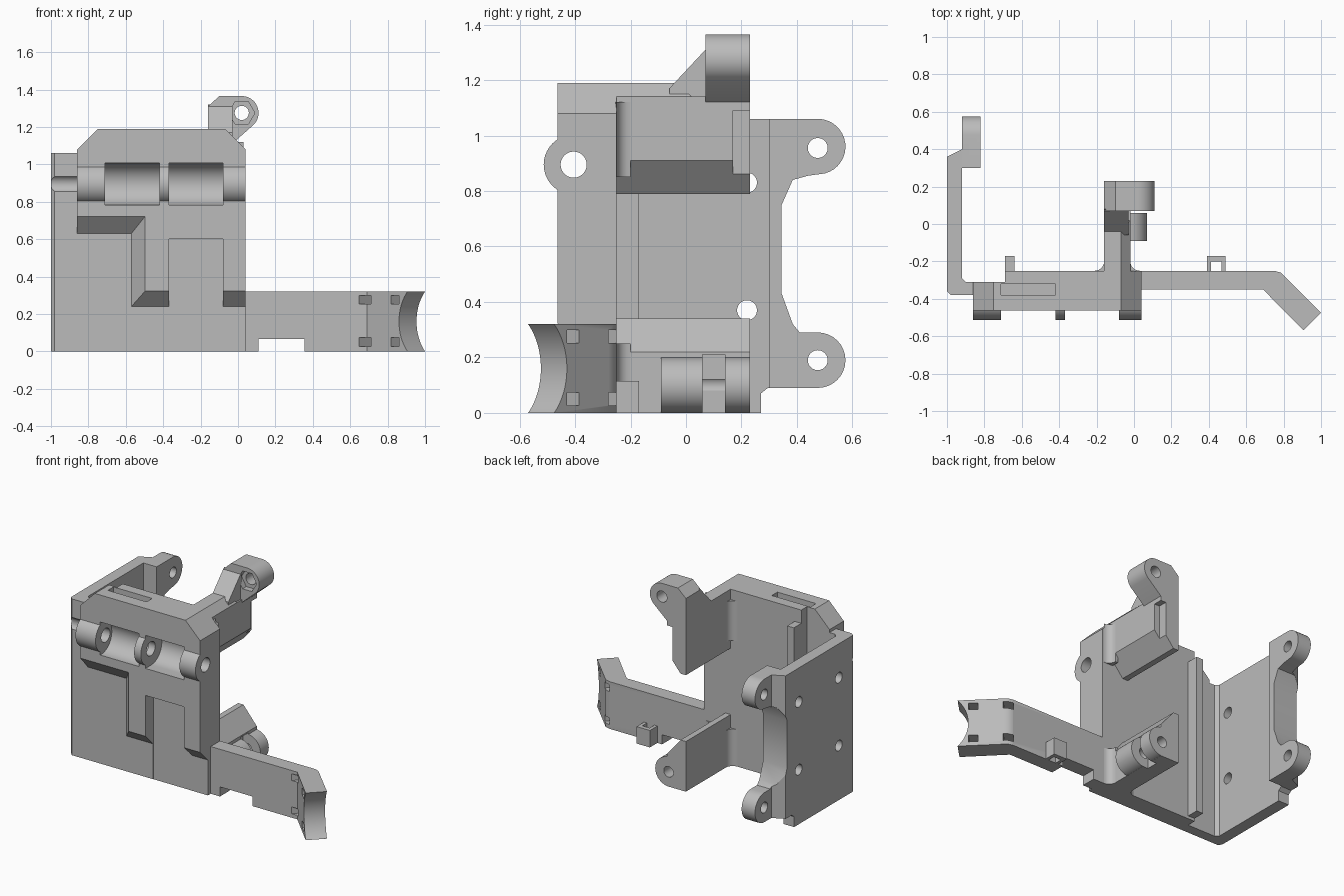
import bpy, bmesh
from math import sin, cos, pi, radians
from mathutils import Matrix, Vector

cube = bpy.data.objects.get("Cube")
if cube:
    bpy.data.objects.remove(cube, do_unlink=True)

grey = bpy.data.materials.new("plain grey")
grey.use_nodes = True
grey.diffuse_color = (0.5, 0.5, 0.5, 1)
grey.node_tree.nodes["Principled BSDF"].inputs["Base Color"].default_value = (0.5, 0.5, 0.5, 1)


def prism(name, axis, pts, lo, hi, pts_hi=None):
    """Extrude a profile along an axis; a second profile makes it taper."""
    place = {"x": lambda p, t: (t, p[0], p[1]),
             "y": lambda p, t: (p[0], t, p[1]),
             "z": lambda p, t: (p[0], p[1], t)}[axis]
    bm = bmesh.new()
    a = [bm.verts.new(place(p, lo)) for p in pts]
    b = [bm.verts.new(place(p, hi)) for p in (pts_hi or pts)]
    bm.faces.new(a)
    bm.faces.new(b)
    for i in range(len(a)):
        j = (i + 1) % len(a)
        bm.faces.new((a[i], a[j], b[j], b[i]))
    bmesh.ops.recalc_face_normals(bm, faces=bm.faces)
    mesh = bpy.data.meshes.new(name)
    bm.to_mesh(mesh)
    bm.free()
    mesh.materials.append(grey)
    obj = bpy.data.objects.new(name, mesh)
    bpy.context.scene.collection.objects.link(obj)
    return obj


def box(name, x, y, z):
    return prism(name, "z", [(x[0], y[0]), (x[1], y[0]), (x[1], y[1]), (x[0], y[1])], *z)


def arc(u, v, r, start, end, n=16):
    return [(u + r * cos(radians(start + (end - start) * i / n)),
             v + r * sin(radians(start + (end - start) * i / n))) for i in range(n + 1)]


def rod(name, axis, u, v, r, lo, hi, n=40):
    return prism(name, axis, arc(u, v, r, 0, 360, n)[:-1], lo, hi)


def combine(obj, tool, op="DIFFERENCE"):
    """Boolean with a helper, then discard the helper."""
    mod = obj.modifiers.new("bool", "BOOLEAN")
    mod.operation, mod.solver, mod.object = op, "EXACT", tool
    bpy.context.view_layer.update()
    graph = bpy.context.evaluated_depsgraph_get()
    mesh = bpy.data.meshes.new_from_object(obj.evaluated_get(graph))
    obj.modifiers.clear()
    obj.data = mesh
    bpy.data.objects.remove(tool, do_unlink=True)


PIN_Y, PIN_Z = -0.405, 0.895


def pin_hole():
    return rod("cutter", "x", PIN_Y, PIN_Z, 0.047, -1.1, 0.2)


# Side plate: plan shape trimmed by its side outline with two lugs
plate = prism("side_plate", "z", [
    (-1, -.36), (-.98, -.38), (-.85, -.38), (-.85, -.31), (-.9, -.31), (-.92, -.29),
    (-.92, .3), (-.82, .3), (-.82, .6), (-.92, .6), (-.92, .4), (-1, .36)], -.1, 1.2)
outline = ([(-.5, 0), (.27, 0), (.27, .07), (.295, .09)]
           + arc(.475, .19, .1, -90, 90)
           + [(.41, .29), (.385, .32), (.345, .43), (.345, .75), (.385, .84), (.44, .855)]
           + arc(.475, .96, .1, -75, 90) + [(-.5, 1.06)])
combine(plate, prism("trim", "x", outline, -1.2, -.7), "INTERSECT")
for y, z in ((.475, .19), (.475, .955), (.22, .37), (.22, .83), (-.21, .37), (-.21, .83)):
    combine(plate, rod("cutter", "x", y, z, .036, -1.2, -.7, 24))
combine(plate, pin_hole())

# Front block with hinge barrel
block = prism("front_block", "y", [(-.86, 0), (.04, 0), (.04, 1.08), (-.07, 1.19),
                                   (-.75, 1.19), (-.86, 1.08)], -.463, -.25)
combine(block, rod("barrel", "x", PIN_Y, PIN_Z, .108, -.86, .04), "UNION")
combine(block, box("cutter", (-1, -.69), (-.31, -.1), (-.1, 1.3)))


def step(x, z_high, z_low):
    return [(-1, -.1), (-1, z_high), (x, z_high), (x, z_low), (.2, z_low), (.2, -.1)]


# Stepped lower recess with sloping walls, then the upright slot and top slot
combine(block, prism("cutter", "y", step(-.49, .73, .33), -.47, -.38, step(-.57, .63, .24)))
combine(block, box("cutter", (-.37, -.08), (-.6, -.379), (-.1, .6)))
combine(block, box("cutter", (-.71, -.42), (-.38, -.32), (1.02, 1.3)))
# Hinge gaps between the knuckles
for x0, x1, cy in ((-.71, -.42, -.45), (-.37, -.08, -.4)):
    gap = arc(cy, PIN_Z, .112, -90, 90, 20) + [(-.7, PIN_Z + .112), (-.7, PIN_Z - .112)]
    combine(block, prism("cutter", "x", gap, x0, x1))
combine(block, pin_hole())
rib = box("back_rib", (-.69, -.64), (-.26, -.17), (.02, 1.1))

# Upper web with sloped underside, rise and boss
web = prism("upper_web", "y", [(-.16, .79), (-.12, .79), (-.02, .91), (-.02, 1.14),
                               (-.07, 1.19), (-.16, 1.19)], -.26, .23)
combine(web, prism("cutter", "x", [(-.04, 1.2), (.3, 1.2), (.3, 1.14), (.02, 1.14)], -.3, .2))
combine(web, box("cutter", (-.06, .1), (.17, .3), (.86, 1.09)))
rise = prism("web_rise", "x", [(-.06, 1.1), (-.06, 1.17), (.08, 1.32), (.08, 1.1)], -.16, -.03)
boss = prism("upper_boss", "y", [(-.16, 1.12), (-.16, 1.31), (-.1, 1.365)]
             + arc(.02, 1.275, .09, 90, -45) + [(-.02, 1.12)], .07, .23)
combine(boss, rod("cutter", "y", .02, 1.275, .038, 0, .3, 24))
combine(boss, rod("cutter", "y", .02, 1.275, .07, 0, .11, 6))

# Lower web with split barrel
low = prism("lower_web", "y", [(-.16, 0), (-.02, 0), (-.02, .22), (-.12, .34), (-.16, .34)],
            -.26, .23)
combine(low, rod("barrel", "y", -.03, .1, .1, -.09, .23), "UNION")
combine(low, box("cutter", (-.06, .2), (.06, .14), (-.1, .21)))
combine(low, rod("cutter", "y", -.03, .1, .036, -.05, .3, 24))

# Fillets where the webs meet the block
fillets = []
for label, z0, z1 in (("upper", .85, 1.12), ("lower", .0, .25)):
    for side, x, d in (("left", -.02, 1), ("right", -.16, -1)):
        cove = [(x + d * .05 - d * .05 * cos(t * pi / 12), -.2 - .05 * sin(t * pi / 12))
                for t in range(7)]
        fillets.append(prism(f"{label}_{side}_fillet", "z",
                             [(x - d * .02, -.2)] + cove + [(x - d * .02, -.26)], z0, z1))

# Bent arm with scooped end, strap slots and bottom notch
arm = prism("arm", "z", [(.03, -.25), (.75, -.25), (.785, -.26), (1, -.475), (.907, -.57),
                         (.69, -.35), (.03, -.35)], 0, .32)
turn = Matrix.Rotation(radians(45), 4, "Z")
scoop = rod("cutter", "y", 0, .16, .23, -.3, .3, 64)
scoop.data.transform(Matrix.Translation((1.072, -.637, 0)) @ Matrix.Rotation(radians(-45), 4, "Z"))
combine(arm, scoop)
for x, y in ((.69, -.35), (.84, -.5)):
    for z in (.05, .275):
        slot = box("cutter", (-.1, .3), (-.03, .03), (z - .023, z + .023))
        slot.data.transform(Matrix.Translation((x, y, 0)) @ turn)
        combine(arm, slot)
combine(arm, box("cutter", (.11, .355), (-.5, -.1), (-.1, .065)))

# Cable loop on the back of the arm
loop = box("cable_loop", (.39, .49), (-.26, -.17), (0, .115))
combine(loop, box("cutter", (.412, .468), (-.25, -.2), (-.1, .2)))

# Smooth the round surfaces and keep the edges crisp
bpy.ops.object.select_all(action="DESELECT")
parts = [plate, block, rib, web, rise, boss, low, arm, loop] + fillets
for part in parts:
    part.select_set(True)
bpy.context.view_layer.objects.active = block
bpy.ops.object.shade_smooth_by_angle(angle=radians(30))
